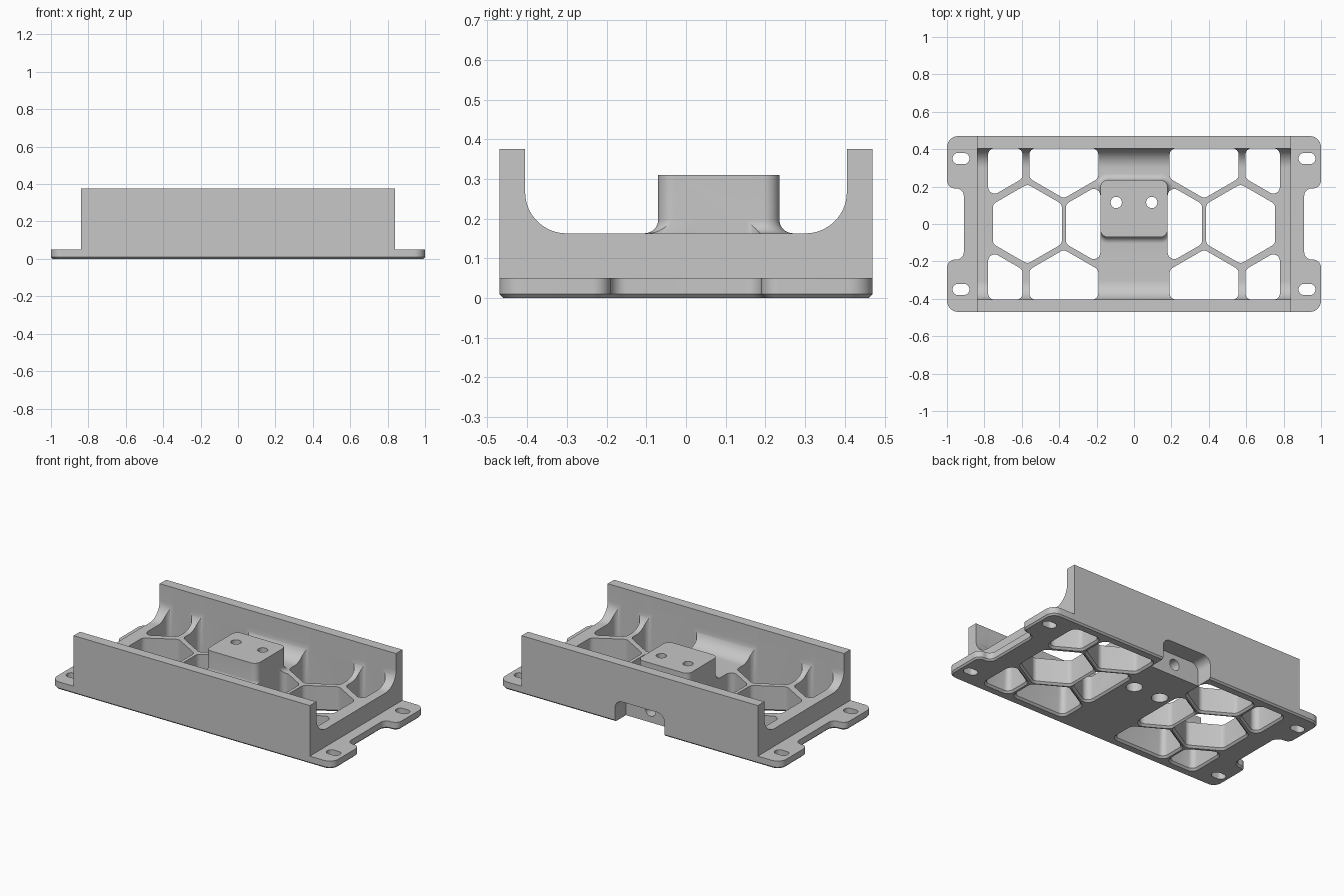
import bpy, bmesh, math
from mathutils import Vector

if "Cube" in bpy.data.objects:
    bpy.data.objects.remove(bpy.data.objects["Cube"], do_unlink=True)

grey = bpy.data.materials.new("plain grey")
grey.use_nodes = True
colour = (0.57, 0.57, 0.57, 1)
grey.diffuse_color = colour
grey.node_tree.nodes["Principled BSDF"].inputs["Base Color"].default_value = colour


def rounded(corners, seg=10):
    """Round each (u, v, radius) corner of a closed outline."""
    out, n = [], len(corners)
    for i, (u, v, r) in enumerate(corners):
        p = Vector((u, v, 0))
        a = Vector((*corners[i - 1][:2], 0)) - p
        b = Vector((*corners[(i + 1) % n][:2], 0)) - p
        if r == 0:
            out.append(p)
            continue
        half = a.angle(b) / 2
        t = min(r / math.tan(half), 0.49 * min(a.length, b.length))
        r = t * math.tan(half)
        centre = p + (a.normalized() + b.normalized()).normalized() * r / math.sin(half)
        s = (p + a.normalized() * t - centre).normalized()
        e = (p + b.normalized() * t - centre).normalized()
        out += [centre + s.slerp(e, k / seg).normalized() * r for k in range(seg + 1)]
    return out


def rect(u0, u1, v0, v1, r):
    return rounded([(u0, v0, r), (u1, v0, r), (u1, v1, r), (u0, v1, r)])


def disc(u, v, r):
    return rect(u - r, u + r, v - r, v + r, r)


def solid(name, outline, layers, axis="Z"):
    """Skin an outline through (height, outward offset) layers along an axis."""
    n = len(outline)
    area = sum(outline[i - 1].cross(outline[i]).z for i in range(n))
    if area < 0:
        outline = outline[::-1]
    bm, rings = bmesh.new(), []
    for w, off in layers:
        ring = []
        for i, p in enumerate(outline):
            d = ((p - outline[i - 1]).normalized()
                 + (outline[(i + 1) % n] - p).normalized()).normalized()
            u, v = p.x + d.y * off, p.y - d.x * off
            ring.append(bm.verts.new({"Z": (u, v, w), "X": (w, u, v), "Y": (v, w, u)}[axis]))
        rings.append(ring)
    for lo, hi in zip(rings, rings[1:]):
        for i in range(n):
            j = (i + 1) % n
            bm.faces.new((lo[i], lo[j], hi[j], hi[i]))
    bm.faces.new(rings[0][::-1])
    bm.faces.new(rings[-1])
    bmesh.ops.recalc_face_normals(bm, faces=bm.faces)
    me = bpy.data.meshes.new(name)
    bm.to_mesh(me)
    bm.free()
    me.materials.append(grey)
    ob = bpy.data.objects.new(name, me)
    bpy.context.collection.objects.link(ob)
    return ob


def combine(target, tool, operation):
    mod = target.modifiers.new(operation, "BOOLEAN")
    mod.operation, mod.object, mod.solver = operation, tool, "EXACT"
    bpy.context.view_layer.objects.active = target
    bpy.ops.object.modifier_apply(modifier=mod.name)
    bpy.data.objects.remove(tool, do_unlink=True)


# Flange plate with four ears and a chamfered underside
quarter = [(0.91, 0.19, 0.04), (1, 0.19, 0.06), (1, 0.47, 0.06)]
edge = quarter + [(-x, y, r) for x, y, r in quarter[::-1]]
edge += [(-x, -y, r) for x, y, r in edge]
bracket = solid("mounting_bracket", rounded(edge), [(0, -0.01), (0.01, 0), (0.05, 0)])

# Cradle body with curved inner walls
half = [(0.47, 0.02, 0), (0.47, 0.375, 0), (0.405, 0.375, 0), (0.405, 0.163, 0.18)]
profile = half + [(-y, z, r) for y, z, r in half[::-1]]
combine(bracket, solid("cradle", rounded(profile, 20), [(-0.84, 0), (0.84, 0)], "X"), "UNION")

# Central block with a filleted foot
foot = 0.035
fillet = [(0.163 + foot * (1 - math.cos(a)), foot * (1 - math.sin(a)))
          for a in (k * math.pi / 16 for k in range(9))]
block = solid("block", rect(-0.18, 0.18, -0.07, 0.235, 0.04),
              [(0.1, foot)] + fillet + [(0.31, 0)])
combine(bracket, block, "UNION")


# Honeycomb openings, clipped to the floor area
def cell(cx, cy, lo, hi, top):
    pts = []
    for k in range(6):
        a = math.radians(60 * k + 30)
        x = min(max(cx + 0.213 * math.cos(a), lo), hi)
        y = min(cy + 0.213 * math.sin(a), top)
        if not pts or (Vector((x, y)) - Vector(pts[-1])).length > 0.001:
            pts.append((x, y))
    keep = []
    for i, p in enumerate(pts):
        a = Vector(p) - Vector(pts[i - 1])
        b = Vector(pts[(i + 1) % len(pts)]) - Vector(p)
        if abs(a.x * b.y - a.y * b.x) > 1e-5:
            keep.append(p)
    return keep


middle = [cell(0.57, 0, 0, 1, 1), cell(0.18, 0, 0.18, 1, 1)]
outer = [cell(0.375, 0.35, 0, 1, 0.405), cell(0.78, 0.35, 0, 0.78, 0.405)]
through = [(-0.05, 0.012), (0, 0.012), (0.012, 0), (0.5, 0)]
for sx in (1, -1):
    for sy in (1, -1):
        for pts in outer + (middle if sy == 1 else []):
            shape = rounded([(sx * x, sy * y, 0.035) for x, y in pts], 6)
            combine(bracket, solid("opening", shape, through), "DIFFERENCE")
        # Slotted screw holes in the ears
        slot = rect(sx * 0.925 - 0.045, sx * 0.925 + 0.045,
                    sy * 0.35 - 0.03, sy * 0.35 + 0.03, 0.03)
        combine(bracket, solid("slot", slot, [(-0.05, 0), (0.1, 0)]), "DIFFERENCE")
    # Counterbored holes through the block
    bore = solid("bore", disc(sx * 0.095, 0.115, 0.03),
                 [(-0.05, 0.018), (0.12, 0.018), (0.12, 0), (0.5, 0)])
    combine(bracket, bore, "DIFFERENCE")

# Cable notch in the back wall, with a socket hole behind it
arch = rounded([(-0.05, -0.175, 0), (-0.05, 0.175, 0), (0.14, 0.175, 0.05), (0.14, -0.175, 0.05)])
combine(bracket, solid("notch", arch, [(0.36, 0), (0.6, 0)], "Y"), "DIFFERENCE")
combine(bracket, solid("socket", disc(0.075, 0, 0.035), [(0.05, 0), (0.4, 0)], "Y"), "DIFFERENCE")

# Smooth curved faces, keep hard edges
for ob in bpy.context.selected_objects:
    ob.select_set(False)
bracket.select_set(True)
bpy.context.view_layer.objects.active = bracket
bpy.ops.object.shade_smooth_by_angle(angle=math.radians(30))
